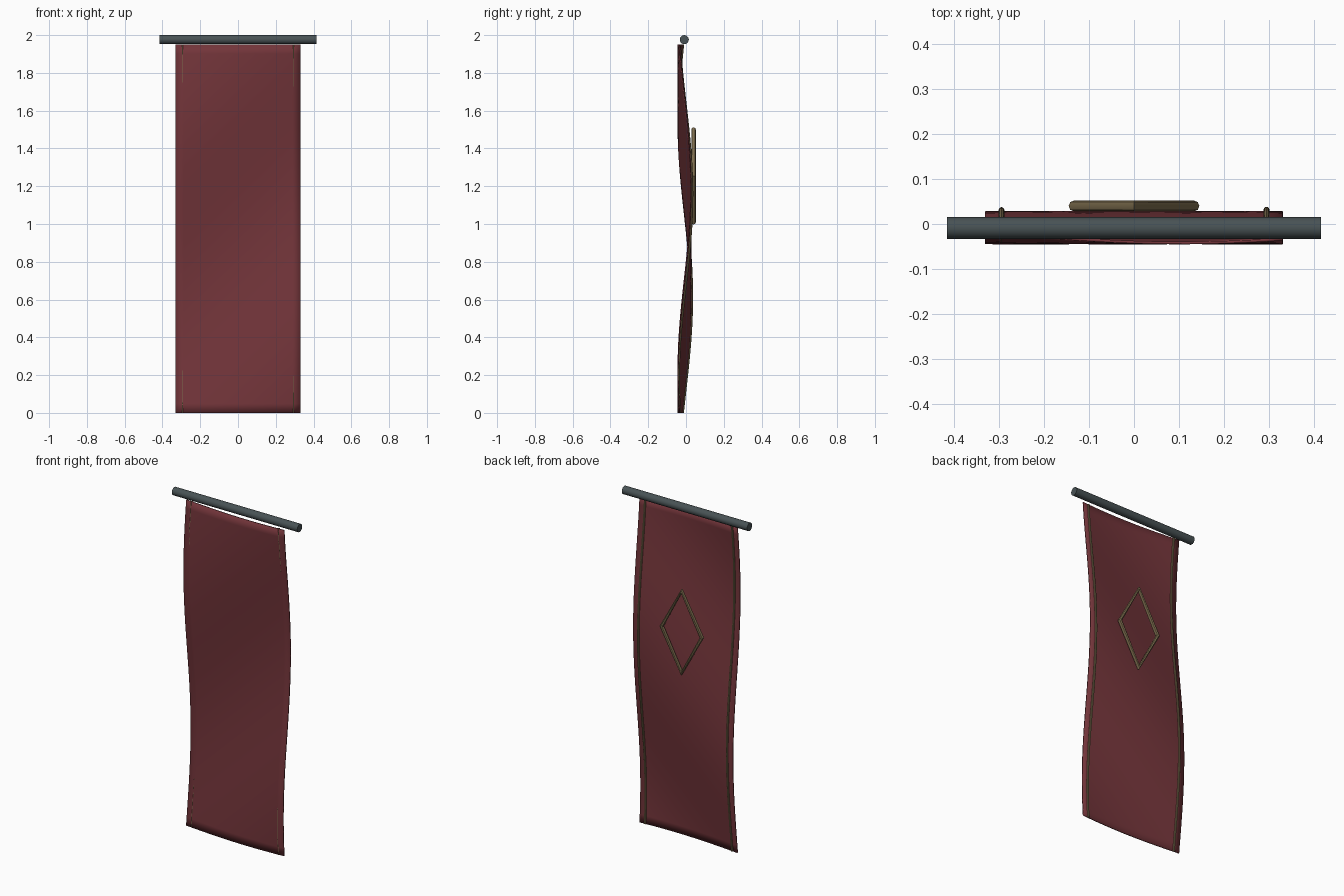
import bpy, bmesh, math

if "Cube" in bpy.data.objects:
    bpy.data.objects.remove(bpy.data.objects["Cube"])

def material(name, col):
    m = bpy.data.materials.new(name)
    m.diffuse_color = (*col, 1)
    m.use_nodes = True
    m.node_tree.nodes["Principled BSDF"].inputs["Base Color"].default_value = m.diffuse_color
    return m

RED = material("red_cloth", (0.17, 0.035, 0.042))
GOLD = material("dull_gold", (0.20, 0.15, 0.075))
IRON = material("dark_iron", (0.065, 0.085, 0.09))

W, H = 0.33, 1.95

def wave(x, z):
    return -0.008 + 0.034 * math.cos(3.24 * (z - 0.88) - 3.1 * x)

def smooth(o):
    bpy.ops.object.select_all(action='DESELECT')
    o.select_set(True)
    bpy.context.view_layer.objects.active = o
    bpy.ops.object.shade_smooth_by_angle(angle=math.radians(40))

def tube(name, pts, radius, cyclic=False):
    cu = bpy.data.curves.new(name, 'CURVE')
    cu.dimensions = '3D'
    cu.bevel_depth = radius
    cu.bevel_resolution = 2
    cu.use_fill_caps = not cyclic
    sp = cu.splines.new('POLY')
    sp.points.add(len(pts) - 1)
    for p, co in zip(sp.points, pts):
        p.co = (*co, 1)
    sp.use_cyclic_u = cyclic
    o = bpy.data.objects.new(name, cu)
    bpy.context.collection.objects.link(o)
    cu.materials.append(GOLD)
    bpy.ops.object.select_all(action='DESELECT')
    o.select_set(True)
    bpy.context.view_layer.objects.active = o
    bpy.ops.object.convert(target='MESH')
    smooth(bpy.context.object)

# rippling cloth
bm = bmesh.new()
NX, NZ = 16, 40
grid = [[bm.verts.new((x, wave(x, z), z))
         for x in (W * (2 * i / NX - 1) for i in range(NX + 1))]
        for z in (H * j / NZ for j in range(NZ + 1))]
for j in range(NZ):
    for i in range(NX):
        bm.faces.new((grid[j][i], grid[j][i + 1], grid[j + 1][i + 1], grid[j + 1][i]))
me = bpy.data.meshes.new("cloth")
bm.to_mesh(me)
bm.free()
cloth = bpy.data.objects.new("cloth", me)
bpy.context.collection.objects.link(cloth)
me.materials.append(RED)
sol = cloth.modifiers.new("thickness", 'SOLIDIFY')
sol.thickness = 0.006
sol.offset = 0
smooth(cloth)

# hanging rod
bpy.ops.mesh.primitive_cylinder_add(vertices=16, radius=0.024, depth=0.83,
    location=(0, -0.009, 1.976), rotation=(0, math.pi / 2, 0))
rod = bpy.context.object
rod.name = "hanging_rod"
rod.data.materials.append(IRON)
smooth(rod)

# edge trims following the ripple, sitting mostly on the back
for side, name in ((-1, "left_trim"), (1, "right_trim")):
    x = side * 0.294
    pts = []
    for j in range(NZ + 1):
        z = H * j / NZ
        off = 0.0045 - 0.0018 * math.cos(2 * math.pi * z / H)
        pts.append((x, wave(x, z) + off, z))
    tube(name, pts, 0.0065)

# diamond emblem on the back
tube("diamond_emblem", [(0, 0.04, 1.5), (0.133, 0.04, 1.255),
                        (0, 0.04, 1.01), (-0.133, 0.04, 1.255)], 0.012, True)
